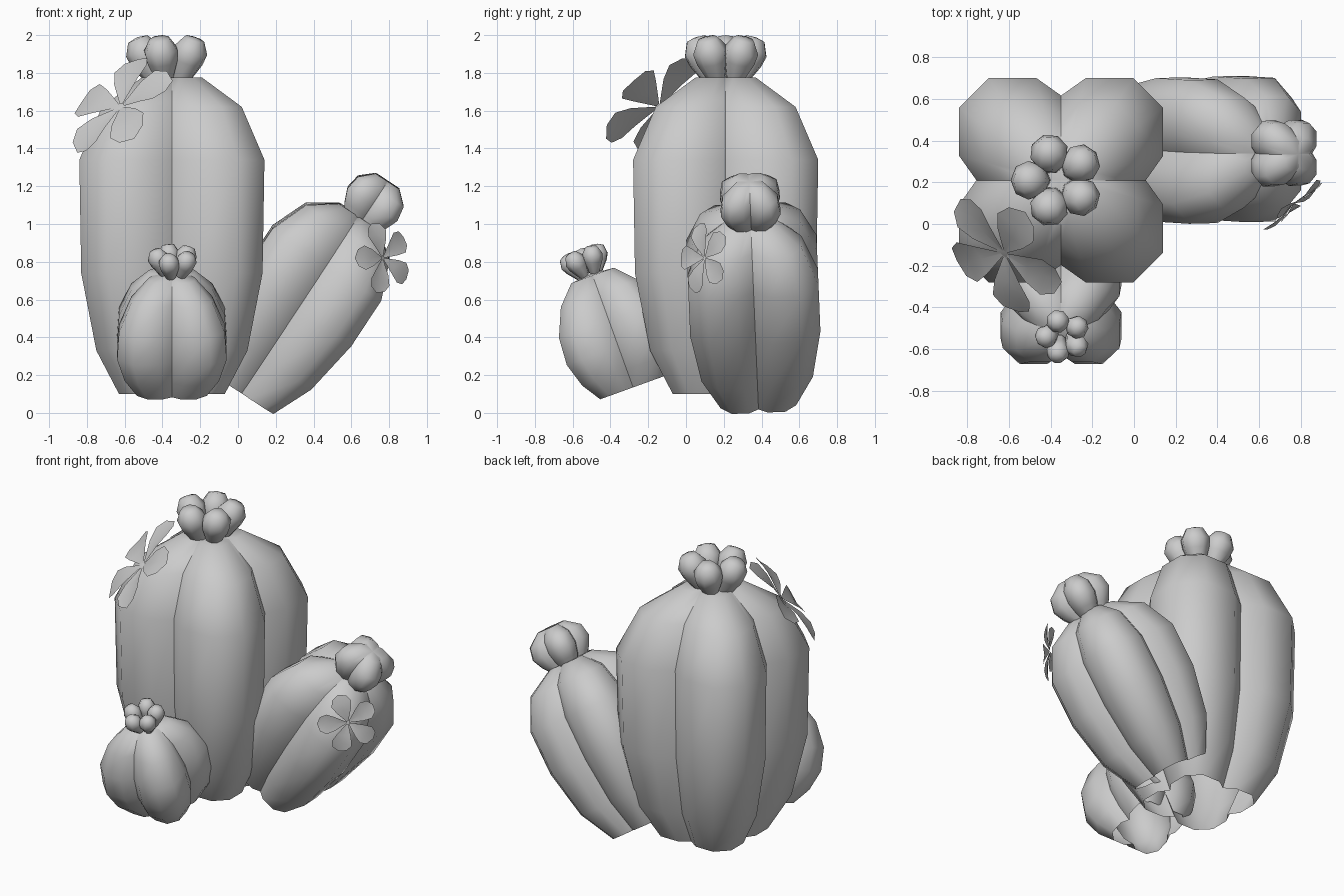
import bpy, bmesh, math
from mathutils import Matrix, Vector

cube = bpy.data.objects.get("Cube")
if cube:
    bpy.data.objects.remove(cube, do_unlink=True)

# Single plain colour
grey = bpy.data.materials.new("plain grey")
grey.use_nodes = True
tone = (0.6, 0.6, 0.6, 1)
grey.diffuse_color = tone
grey.node_tree.nodes["Principled BSDF"].inputs["Base Color"].default_value = tone

# One quarter of the ribbed outline (crease first), and a plain round outline
QUARTER = [(0.83, 0), (1, 0.24), (1, 0.71), (0.71, 1), (0.24, 1)]
RIBBED = [Matrix.Rotation(q * math.pi / 2, 2) @ Vector(p) for q in range(4) for p in QUARTER]
ROUND = [Vector((math.cos(k * math.pi / 4), math.sin(k * math.pi / 4))) for k in range(8)]


def finish(name, bm, matrix):
    mesh = bpy.data.meshes.new(name)
    bm.normal_update()
    bm.to_mesh(mesh)
    bm.free()
    mesh.materials.append(grey)
    obj = bpy.data.objects.new(name, mesh)
    obj.matrix_world = matrix
    bpy.context.collection.objects.link(obj)
    return obj


def frame(origin, axis, side):
    """Matrix with z along axis and x as near as possible to side."""
    z = Vector(axis).normalized()
    x = Vector(side)
    x = (x - z * x.dot(z)).normalized()
    rot = Matrix((x, z.cross(x), z)).transposed().to_4x4()
    return Matrix.Translation(origin) @ rot


def loft(name, outline, profile, tip, matrix, crease=0):
    """Scale the outline along a (radius, height) profile, open below, closed at the tip."""
    bm = bmesh.new()
    rings = [[bm.verts.new((p.x * r, p.y * r, h)) for p in outline] for r, h in profile]
    n = len(outline)
    for low, high in zip(rings, rings[1:]):
        for i in range(n):
            j = (i + 1) % n
            bm.faces.new((low[i], low[j], high[j], high[i]))
    top = bm.verts.new((0, 0, tip))
    for i in range(n):
        bm.faces.new((rings[-1][i], rings[-1][(i + 1) % n], top))
    for f in bm.faces:
        f.smooth = True
    # Keep the creases between the ribs sharp
    if crease:
        chain = {v for ring in rings for v in ring[::crease]} | {top}
        crossing = [set(ring) for ring in rings]
        for e in bm.edges:
            if set(e.verts) <= chain and not any(set(e.verts) <= c for c in crossing):
                e.smooth = False
    return finish(name, bm, matrix)


def bud_crown(name, matrix, size):
    """Five swollen buds leaning outwards in a ring."""
    profile = [(0.045, -0.02), (0.085, 0.09), (0.093, 0.15), (0.055, 0.215)]
    for k in range(5):
        place = (matrix @ Matrix.Scale(size, 4)
                 @ Matrix.Rotation(math.pi + k * math.tau / 5, 4, "Z")
                 @ Matrix.Translation((0.085, 0, 0))
                 @ Matrix.Rotation(math.radians(22), 4, "Y"))
        loft(f"{name}_{k + 1}", ROUND, profile, 0.225, place)


def flower(name, matrix, size):
    """Five thin, slightly folded petals."""
    half = [(0.05, 0.03), (0.45, 0.24), (0.72, 0.34), (0.93, 0.24)]
    bm = bmesh.new()
    for k in range(5):
        turn = Matrix.Rotation(k * math.tau / 5, 3, "Z")
        spine, left, right = [], [], []
        for x, w in half:
            lift = 0.25 * x * (1 - x)
            for row, y, z in ((spine, 0, lift), (left, w, lift + w * 0.15), (right, -w, lift + w * 0.15)):
                row.append(bm.verts.new(turn @ Vector((x, y, z)) * size))
        tip = bm.verts.new(turn @ Vector((1.02, 0, 0)) * size)
        for i in range(len(half) - 1):
            bm.faces.new((spine[i], spine[i + 1], left[i + 1], left[i]))
            bm.faces.new((right[i], right[i + 1], spine[i + 1], spine[i]))
        bm.faces.new((spine[-1], tip, left[-1]))
        bm.faces.new((right[-1], tip, spine[-1]))
    for f in bm.faces:
        f.smooth = True
    return finish(name, bm, matrix)


X, UP = (1, 0, 0), (0, 0, 1)

# Tall upright cactus with its crown
loft("tall_cactus", RIBBED,
     [(0.28, 0), (0.4, 0.23), (0.48, 0.64), (0.49, 1.24), (0.37, 1.52), (0.16, 1.675)],
     1.66, frame((-0.35, 0.21, 0.1), UP, X), len(QUARTER))
bud_crown("tall_bud", frame((-0.365, 0.21, 1.78), UP, X), 1)

# Small round cactus leaning forwards
lean = (0, -0.34, 0.94)
loft("small_cactus", RIBBED,
     [(0.185, 0), (0.25, 0.1), (0.29, 0.23), (0.28, 0.38), (0.215, 0.53), (0.12, 0.63)],
     0.64, frame((-0.35, -0.28, 0.135), lean, X), len(QUARTER))
bud_crown("small_bud", frame((-0.34, -0.515, 0.745), lean, X), 0.6)

# Side cactus leaning outwards, with one ribbed ball on top
slant = (0.55, -0.035, 0.835)
loft("side_cactus", RIBBED,
     [(0.2, 0), (0.295, 0.22), (0.345, 0.53), (0.345, 0.82), (0.265, 1.02), (0.12, 1.12)],
     1.12, frame((0.02, 0.38, 0.11), slant, X), len(QUARTER))
loft("side_ball", RIBBED,
     [(0.07, -0.02), (0.13, 0.07), (0.158, 0.14), (0.145, 0.22), (0.075, 0.285)],
     0.28, frame((0.635, 0.345, 0.99), slant, X), len(QUARTER))

# Open flowers
flower("tall_flower", frame((-0.62, -0.14, 1.62), (-0.58, -0.52, 0.63), (0.28, -0.14, 0.14)), 0.33)
flower("side_flower", frame((0.765, 0.1, 0.82), (0.65, -0.75, 0.1), (-0.75, -0.65, 0)), 0.19)
